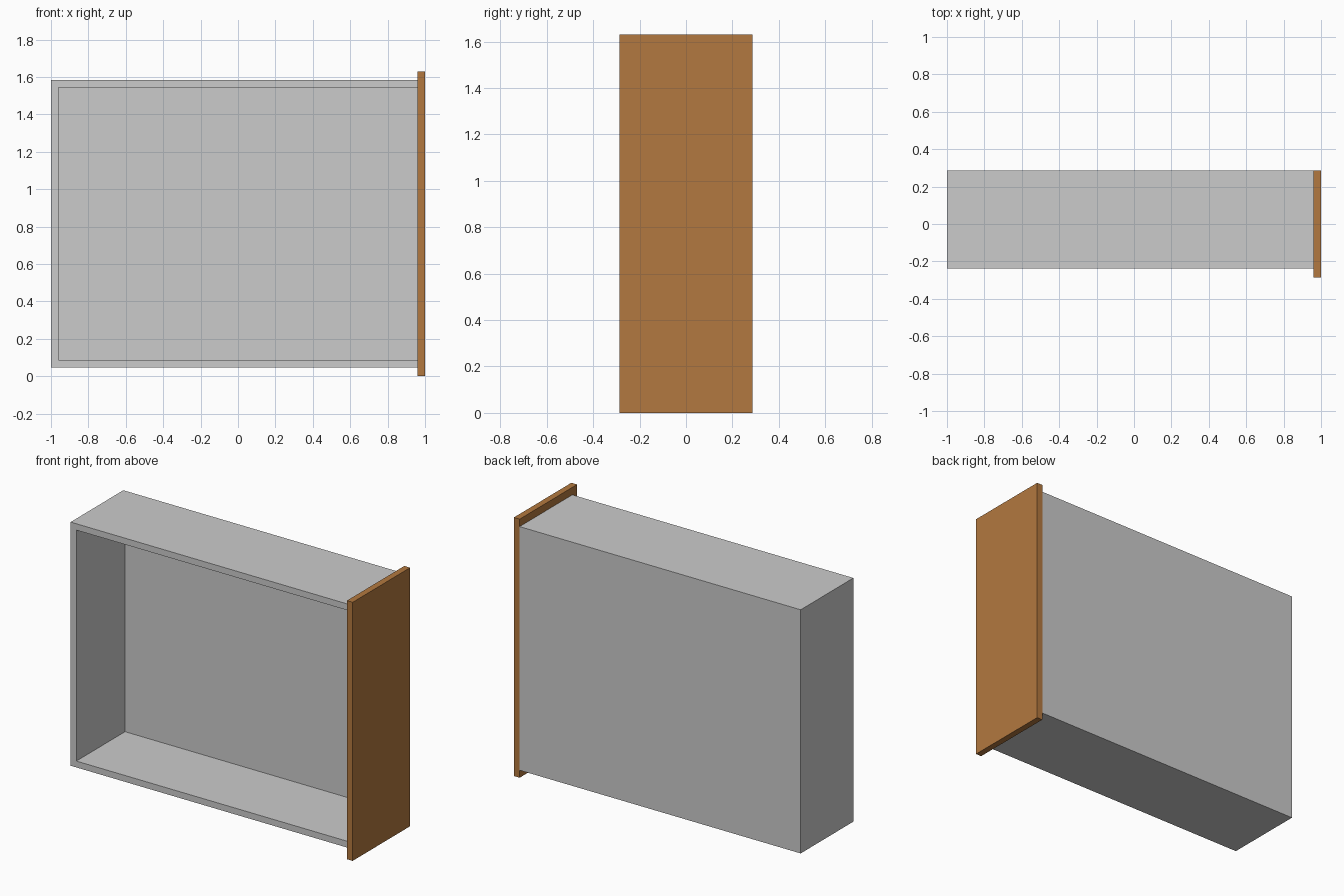
import bpy

if "Cube" in bpy.data.objects:
    bpy.data.objects.remove(bpy.data.objects["Cube"])

T = 0.04            # board thickness
HALF_D = 0.286      # half depth of the front panel
HEIGHT = 1.63
LIP = 0.047         # panel overhang past the tray


def box(name, lo, hi):
    """Axis-aligned box from its two opposite corners."""
    bpy.ops.mesh.primitive_cube_add(size=1)
    ob = bpy.context.object
    ob.name = ob.data.name = name
    for v in ob.data.vertices:
        for i in range(3):
            v.co[i] = lo[i] if v.co[i] < 0 else hi[i]
    return ob


# Drawer tray: open at the front (-y) and closed on the right by the panel
tray = box("drawer_tray", (-1, -HALF_D + LIP, LIP), (1 - T, HALF_D, HEIGHT - LIP))
cutter = box("tray_cutter", (-1 + T, -1, LIP + T), (1.2, HALF_D - T, HEIGHT - LIP - T))
cutter.hide_render = True
mod = tray.modifiers.new("hollow", "BOOLEAN")
mod.operation = "DIFFERENCE"
mod.solver = "EXACT"
mod.object = cutter
bpy.context.view_layer.objects.active = tray
bpy.ops.object.modifier_apply(modifier=mod.name)
bpy.data.objects.remove(cutter)

# Wooden drawer front
panel = box("drawer_front", (1 - T, -HALF_D, 0), (1, HALF_D, HEIGHT))
wood = bpy.data.materials.new("wood")
wood.diffuse_color = (0.45, 0.19, 0.05, 1)
wood.use_nodes = True
wood.node_tree.nodes["Principled BSDF"].inputs["Base Color"].default_value = wood.diffuse_color
panel.data.materials.append(wood)
